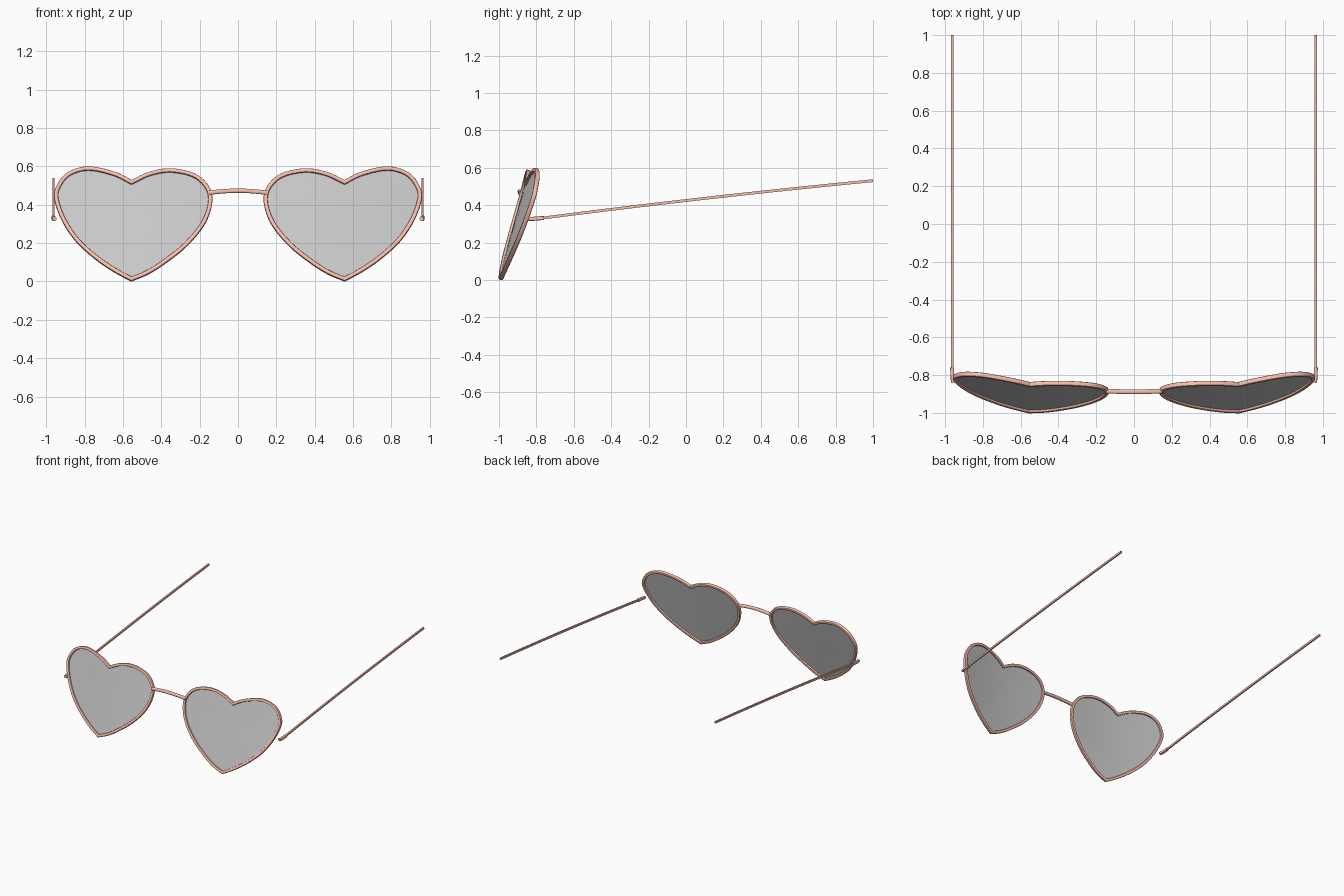
import bpy, bmesh, math
from mathutils import Vector

if "Cube" in bpy.data.objects:
    bpy.data.objects.remove(bpy.data.objects["Cube"])

def material(name, color):
    m = bpy.data.materials.new(name)
    m.diffuse_color = color
    m.use_nodes = True
    m.node_tree.nodes["Principled BSDF"].inputs["Base Color"].default_value = m.diffuse_color
    return m

METAL = material("rose_metal", (0.95, 0.52, 0.42, 1))
TINT = material("grey_tint", (0.54, 0.54, 0.54, 0.5))

def finish(name, bm, mat, mirror=False, recalc=True):
    if recalc:
        bmesh.ops.recalc_face_normals(bm, faces=bm.faces[:])
    me = bpy.data.meshes.new(name)
    bm.to_mesh(me)
    bm.free()
    me.materials.append(mat)
    ob = bpy.data.objects.new(name, me)
    bpy.context.collection.objects.link(ob)
    bpy.ops.object.select_all(action='DESELECT')
    ob.select_set(True)
    bpy.context.view_layer.objects.active = ob
    bpy.ops.object.shade_smooth_by_angle(angle=math.radians(40))
    if mirror:
        mod = ob.modifiers.new("mirror", 'MIRROR')
        mod.use_mirror_merge = False
    return ob

def spline(pts, steps):
    """Catmull-Rom curve through the points, without the last one."""
    pts = [Vector(p) for p in pts]
    ext = [2 * pts[0] - pts[1]] + pts + [2 * pts[-1] - pts[-2]]
    out = []
    for i in range(1, len(ext) - 2):
        a, b, c, d = ext[i - 1:i + 3]
        for s in range(steps):
            t = s / steps
            out.append(0.5 * (2 * b + (c - a) * t + (2 * a - 5 * b + 4 * c - d) * t * t
                              + (3 * b - a - 3 * c + d) * t ** 3))
    return out

def soft(v, power):
    return math.copysign(abs(v) ** power, v)

def tube(name, pts, ra, rb, ref, closed=False, sides=12, power=1.0, mirror=False):
    """Sweep an ellipse (power 1) or rounded box (power < 1): rb along ref, ra across."""
    bm = bmesh.new()
    pts = [Vector(p) for p in pts]
    ref = Vector(ref).normalized()
    n = len(pts)
    angles = [2 * math.pi * (k + 0.5) / sides for k in range(sides)]
    rings = []
    for i, p in enumerate(pts):
        prev = pts[i - 1] if closed or i > 0 else 2 * p - pts[1]
        nxt = pts[(i + 1) % n] if closed or i < n - 1 else 2 * p - pts[i - 1]
        d0, d1 = (p - prev).normalized(), (nxt - p).normalized()
        tan = (d0 + d1).normalized()
        side = tan.cross(ref).normalized()
        up = side.cross(tan).normalized()
        miter = 1 / max(tan.dot(d1), 0.5)
        rings.append([bm.verts.new(p + side * ra * miter * soft(math.cos(a), power)
                                   + up * rb * soft(math.sin(a), power)) for a in angles])
    for i in range(n if closed else n - 1):
        r, s = rings[i], rings[(i + 1) % n]
        for k in range(sides):
            bm.faces.new((r[k], r[(k + 1) % sides], s[(k + 1) % sides], s[k]))
    if not closed:
        bm.faces.new(rings[0])
        bm.faces.new(rings[-1])
    return finish(name, bm, METAL, mirror)

# Tilted, slightly wrapped surface that carries lens and rim
def on_face(x, z):
    t = x - 0.555
    return Vector((x, -0.992 + 0.275 * z + 0.085 * t + 0.14 * t * t, z))

# Heart outline: inner half from tip to notch, outer half back to tip
inner = [(.555, .012), (.47, .048), (.378, .107), (.275, .19), (.184, .3), (.145, .41),
         (.161, .49), (.23, .552), (.35, .578), (.46, .56), (.555, .516)]
outer = [(.555, .516), (.645, .56), (.78, .588), (.885, .557), (.94, .485), (.945, .42),
         (.905, .315), (.833, .21), (.73, .118), (.638, .056), (.555, .012)]
heart = [on_face(p.x, p.y) for p in spline(inner, 5) + spline(outer, 5)]

# Rims
tube("rim", heart, 0.011, 0.013, (0, -1, 0.275), closed=True, power=0.55, mirror=True)

# Lenses: rings shrinking to a centre point
bm = bmesh.new()
cx, cz = 0.555, 0.35
rings = [[bm.verts.new(on_face(cx + (p.x - cx) * f, cz + (p.z - cz) * f)) for p in heart]
         for f in (1, 0.66, 0.33)]
centre = bm.verts.new(on_face(cx, cz))
n = len(heart)
for i in range(n):
    j = (i + 1) % n
    for a, b in zip(rings, rings[1:]):
        bm.faces.new((a[i], b[i], b[j], a[j]))
    bm.faces.new((rings[-1][i], centre, rings[-1][j]))
bm.normal_update()
if sum(f.normal.y for f in bm.faces) > 0:
    bmesh.ops.reverse_faces(bm, faces=bm.faces[:])
finish("lens", bm, TINT, mirror=True, recalc=False)

# Bridge: shallow arch between the rims
tube("bridge", [(0.15 * t, -0.888 + 0.004 * t * t, 0.473 - 0.011 * t * t)
                for t in (k / 8 - 1 for k in range(17))],
     0.0125, 0.0115, (0, 0, 1), power=0.7)

# Temple arms: thin, gently bowed square bars
tube("temple_arm", [(0.962, -0.80 + 1.8 * t, 0.327 + 0.204 * t + 0.03 * t * (1 - t))
                    for t in (k / 10 for k in range(11))],
     0.0085, 0.0105, (0, 0, 1), sides=4, mirror=True)

# Hinges at the front of the arms
tube("hinge", [(0.957, -0.84, 0.327), (0.961, -0.82, 0.327), (0.963, -0.76, 0.332)],
     0.0105, 0.011, (0, 0, 1), power=0.55, mirror=True)
